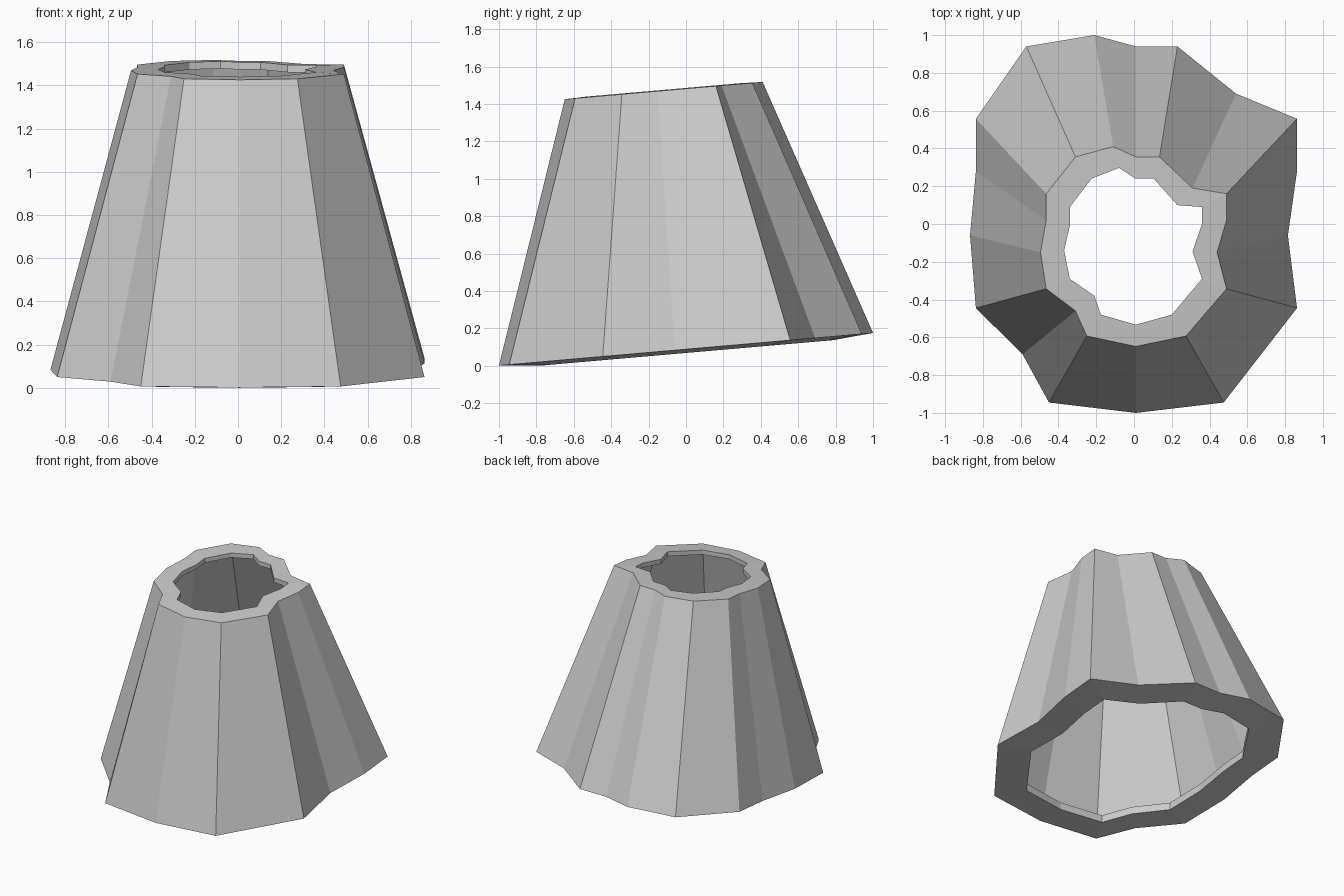
import bpy, bmesh

# Outlines seen from above, counterclockwise: bottom edge, top edge, top opening
BOTTOM = [(0.01, -1.0), (0.475, -0.945), (0.863, -0.445), (0.815, -0.06), (0.863, 0.28),
          (0.863, 0.557), (0.54, 0.69), (0.23, 0.94), (0.01, 0.94), (-0.21, 1.0),
          (-0.57, 0.94), (-0.837, 0.557), (-0.837, 0.28), (-0.868, -0.06),
          (-0.837, -0.445), (-0.59, -0.69), (-0.45, -0.945)]
TOP = [(0.01, -0.648), (0.275, -0.593), (0.49, -0.343), (0.44, -0.15), (0.49, 0.02),
       (0.49, 0.16), (0.31, 0.19), (0.135, 0.355), (0.01, 0.355), (-0.11, 0.41),
       (-0.31, 0.355), (-0.465, 0.16), (-0.465, 0.02), (-0.495, -0.15),
       (-0.465, -0.343), (-0.31, -0.46), (-0.25, -0.593)]
TOP_HOLE = [(0.01, -0.533), (0.2, -0.48), (0.36, -0.29), (0.31, -0.145), (0.36, 0.0),
            (0.36, 0.09), (0.23, 0.1), (0.105, 0.24), (0.01, 0.24), (-0.08, 0.297),
            (-0.225, 0.24), (-0.34, 0.09), (-0.34, -0.01), (-0.37, -0.14),
            (-0.34, -0.29), (-0.21, -0.38), (-0.175, -0.48)]
BOTTOM_HOLE = [(x * 0.74, y * 0.785) for x, y in BOTTOM]
Z_LOW, Z_HIGH = 0.089, 1.482


def ring(bm, outline, z):
    """Loop of vertices in a plane that rises towards the back."""
    return [bm.verts.new((x, y, z + 0.087 * y)) for x, y in outline]


bm = bmesh.new()
# Thin wall whose ends fold inwards: bottom lip, bottom rim, wall, top rim, top lip
rings = [ring(bm, o, z) for o, z in (
    (BOTTOM_HOLE, Z_LOW + 0.035), (BOTTOM_HOLE, Z_LOW - 0.02),
    (BOTTOM, Z_LOW), (TOP, Z_HIGH),
    (TOP_HOLE, Z_HIGH + 0.004), (TOP_HOLE, Z_HIGH - 0.03))]
n = len(BOTTOM)
for a, b in zip(rings, rings[1:]):
    for i in range(n):
        j = (i + 1) % n
        bm.faces.new((a[i], a[j], b[j], b[i]))

mesh = bpy.data.meshes.new("tapered_shade")
bm.to_mesh(mesh)
bm.free()
obj = bpy.data.objects.new("tapered_shade", mesh)
bpy.context.collection.objects.link(obj)
